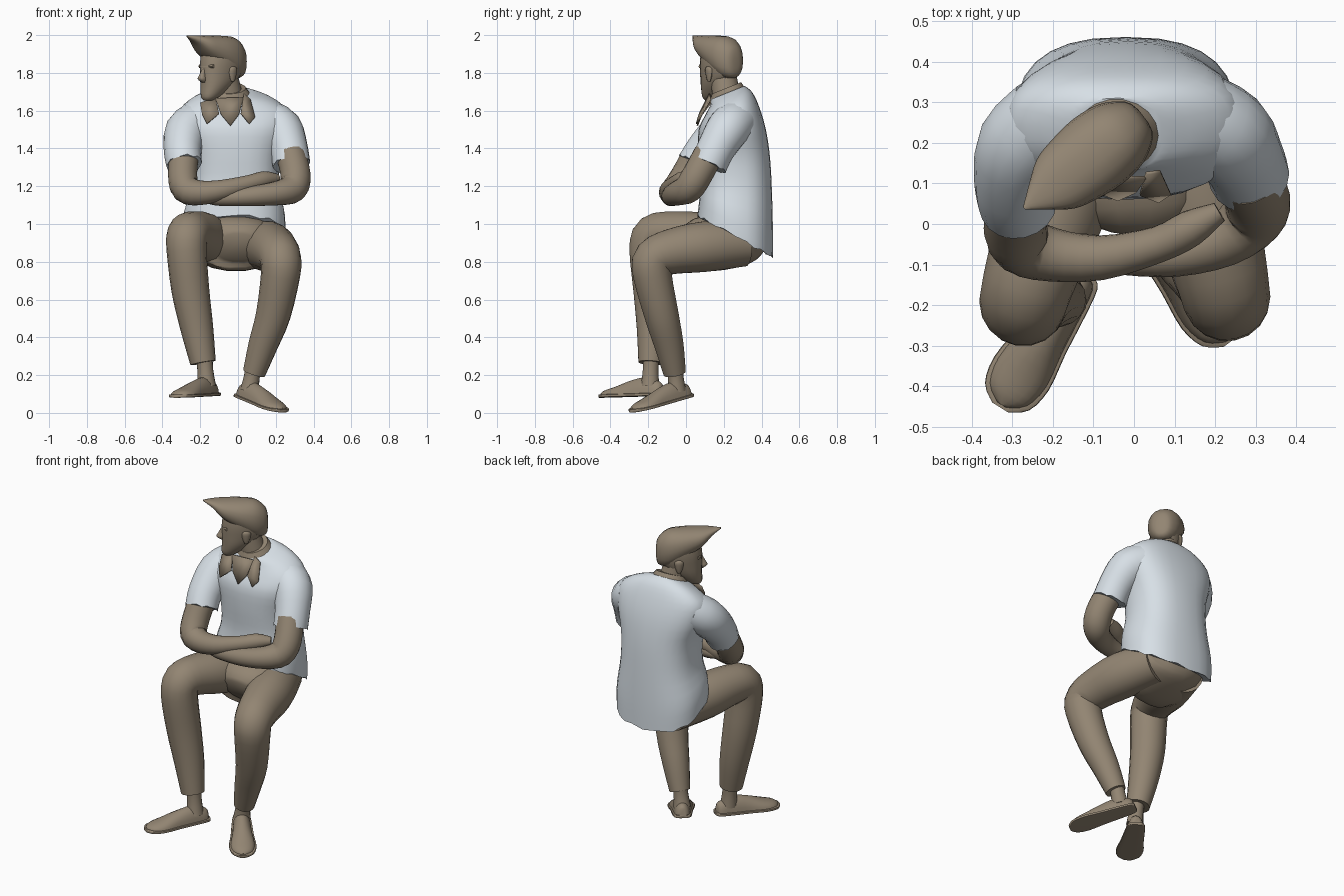
import bpy, bmesh, math
from mathutils import Vector as V

def material(name, rgb):
    m = bpy.data.materials.new(name)
    m.diffuse_color = (*rgb, 1)
    return m

BROWN = material("warm brown", (0.29, 0.235, 0.17))
CLOTH = material("pale blue grey", (0.68, 0.74, 0.79))

def finish(name, bm, mat):
    bmesh.ops.recalc_face_normals(bm, faces=bm.faces)
    me = bpy.data.meshes.new(name)
    bm.to_mesh(me)
    bm.free()
    me.materials.append(mat)
    ob = bpy.data.objects.new(name, me)
    bpy.context.collection.objects.link(ob)
    bpy.ops.object.select_all(action='DESELECT')
    ob.select_set(True)
    bpy.context.view_layer.objects.active = ob
    bpy.ops.object.shade_smooth_by_angle(angle=math.radians(50))
    return ob

def resample(st, k):
    """Catmull-Rom interpolation of station tuples."""
    out = []
    for i in range(len(st) - 1):
        p0, p1, p2, p3 = st[max(i - 1, 0)], st[i], st[i + 1], st[min(i + 2, len(st) - 1)]
        for j in range(k):
            t = j / k
            out.append([0.5 * (2 * b + (c - a) * t + (2 * a - 5 * b + 4 * c - d) * t * t
                        + (3 * b - a - 3 * c + d) * t ** 3) for a, b, c, d in zip(p0, p1, p2, p3)])
    return out + [list(st[-1])]

def loft(name, st, mat, ref=None, u=(1, 0, 0), v=(0, 1, 0), power=2.0, n=18, k=3, flat=None, ragged=0):
    """Skin rings (x, y, z, ru, rv[, slope]). With ref the rings follow the path, else u and v are fixed."""
    bm = bmesh.new()
    st = resample(st, k)
    pts = [V(s[:3]) for s in st]
    rings = []
    for i, s in enumerate(st):
        if ref:
            t = (pts[min(i + 1, len(st) - 1)] - pts[max(i - 1, 0)]).normalized()
            U = V(ref)
            U = (U - t * U.dot(t)).normalized()
            W = t.cross(U)
        else:
            U, W = V(u), V(v)
            if len(s) > 5:
                W = W - V((0, 0, s[5]))
        ring = []
        for j in range(n):
            a = 2 * math.pi * j / n
            c, d = (math.copysign(abs(f) ** (2 / power), f) for f in (math.cos(a), math.sin(a)))
            if flat is not None:
                d = max(d, flat)
            p = pts[i] + U * c * max(s[3], .002) + W * d * max(s[4], .002)
            if ragged and i == 0:
                p.z += ragged * math.sin(j * 2.4)
            ring.append(bm.verts.new(p))
        rings.append(ring)
    for a, b in zip(rings, rings[1:]):
        for j in range(n):
            bm.faces.new((a[j], a[(j + 1) % n], b[(j + 1) % n], b[j]))
    bm.faces.new(rings[0])
    bm.faces.new(rings[-1])
    return finish(name, bm, mat)

def tube(name, st, mat, ref, **kw):
    return loft(name, [(x, y, z, r, r) for x, y, z, r in st], mat, ref=ref, **kw)

def plate(name, pts, mat):
    bm = bmesh.new()
    bm.faces.new([bm.verts.new(p) for p in pts])
    ob = finish(name, bm, mat)
    mod = ob.modifiers.new("thickness", 'SOLIDIFY')
    mod.thickness, mod.offset = 0.008, 0

# Shirt body with a slanting hem
loft("shirt_body", [
    (-.02, .26, .935, .27, .20, .55), (-.02, .265, 1.05, .268, .195, .4),
    (-.015, .265, 1.2, .235, .19, .15), (-.015, .255, 1.36, .24, .19, .05),
    (-.02, .245, 1.5, .285, .178, 0), (-.025, .245, 1.6, .285, .142, -.15),
    (-.03, .24, 1.665, .205, .11, -.3), (-.04, .22, 1.695, .11, .09, -.4)],
    CLOTH, power=2.5, n=28, ragged=.008)

# Sleeves
tube("right_sleeve", [(-.285, .045, 1.315, .095), (-.293, .095, 1.39, .1), (-.275, .19, 1.49, .113),
                      (-.21, .255, 1.54, .115)], CLOTH, (1, 0, 0), ragged=.006)
tube("left_sleeve", [(.283, .12, 1.315, .1), (.268, .16, 1.4, .102), (.228, .22, 1.5, .115),
                     (.16, .26, 1.54, .115)], CLOTH, (1, 0, 0), ragged=.006)

# Folded arms
tube("right_arm", [(-.285, .06, 1.37, .078), (-.293, 0, 1.26, .078), (-.275, -.05, 1.185, .077),
                   (-.2, -.076, 1.165, .066), (-.08, -.083, 1.18, .055), (.06, -.05, 1.215, .045),
                   (.14, -.01, 1.235, .045), (.21, .03, 1.24, .025)], BROWN, (0, 1, 0))
tube("left_arm", [(.28, .12, 1.37, .08), (.305, .06, 1.26, .08), (.29, .015, 1.19, .078),
                  (.22, -.04, 1.165, .066), (.1, -.075, 1.15, .055), (-.03, -.08, 1.14, .045),
                  (-.12, -.065, 1.14, .042), (-.2, -.04, 1.14, .02)], BROWN, (0, 1, 0))

# Trousers: seat and two bent legs
loft("trouser_seat", [(0, .41, .94, .1, .06), (-.01, .36, .93, .19, .11), (-.01, .28, .91, .225, .135),
                      (-.01, .15, .9, .235, .15), (0, .06, .9, .19, .13), (0, .01, .88, .1, .08)],
     BROWN, ref=(1, 0, 0), power=2.3)
tube("right_trouser_leg", [(-.11, .31, .9, .12), (-.185, .08, .93, .132), (-.24, -.08, .95, .118),
                           (-.268, -.172, .94, .11), (-.272, -.195, .86, .106), (-.252, -.18, .65, .1),
                           (-.218, -.175, .45, .087), (-.185, -.185, .265, .068)], BROWN, (1, 0, 0))
tube("left_trouser_leg", [(.09, .31, .895, .12), (.16, .1, .88, .135), (.2, -.07, .855, .122),
                          (.225, -.17, .815, .11), (.225, -.178, .73, .104), (.187, -.13, .52, .092),
                          (.133, -.09, .36, .078), (.085, -.06, .21, .06)], BROWN, (1, 0, 0))

# Feet: ankle, shoe upper and flat sole, laid out from heel to toe
def foot(side, heel, toe, ankle):
    heel, toe, ankle = V(heel), V(toe), V(ankle)
    d = toe - heel
    across = V((d.y, -d.x, 0)).normalized()
    up = across.cross(d).normalized()
    if up.z < 0:
        up = -up
    shape = [(0, .02, .045), (.05, .04, .065), (.25, .05, .09), (.5, .058, .075),
             (.75, .07, .045), (.92, .055, .028), (1, .015, .012)]
    upper = [(*(heel + d * t + up * .012), w, h) for t, w, h in shape]
    sole = [(*(heel + d * (t * 1.04 - .02) + up * .009), w + .009, .009) for t, w, h in shape]
    loft(side + "_shoe", upper, BROWN, u=across, v=up, flat=0)
    loft(side + "_sole", sole, BROWN, u=across, v=up, power=5)
    base = heel + d * .2 + up * .05
    tube(side + "_ankle", [(*ankle, .045), (*((ankle + base) / 2), .042), (*base, .05)], BROWN, (1, 0, 0))

foot("right", (-.125, -.125, .09), (-.325, -.445, .08), (-.18, -.185, .31))
foot("left", (.01, .02, .085), (.232, -.28, .003), (.085, -.06, .26))

# Neck, open neckline and collar
tube("neck", [(-.035, .24, 1.6, .085), (-.05, .215, 1.68, .075), (-.075, .195, 1.8, .07)], BROWN, (1, 0, 0))
loft("collar_band", [(-.042, .22, 1.675, .116, .098, -.4), (-.047, .215, 1.72, .088, .078, -.4)], BROWN, k=1)
plate("neckline", [(-.12, .115, 1.665), (.03, .115, 1.67), (.005, .08, 1.58), (-.04, .06, 1.52),
                   (-.09, .08, 1.58)], BROWN)
plate("left_collar", [(.03, .125, 1.69), (.065, .13, 1.66), (.09, .075, 1.565), (.06, .055, 1.53),
                      (.015, .072, 1.585)], BROWN)
plate("right_collar", [(-.12, .125, 1.67), (-.2, .13, 1.64), (-.19, .085, 1.58), (-.165, .055, 1.53),
                       (-.1, .072, 1.585)], BROWN)

# Head, turned toward the right shoulder
F = V((-.79, -.61, 0)).normalized()
S = V((-F.y, F.x, 0))
C = V((-.09, .178, 0))
def at(f, z, s=0):
    return tuple(C + F * f + S * s + V((0, 0, z)))

loft("head", [(*at(f, z), rf, rs) for f, z, rf, rs in [
    (.085, 1.655, .025, .025), (.072, 1.675, .05, .045), (.035, 1.73, .085, .07),
    (.005, 1.79, .117, .083), (-.005, 1.86, .125, .09), (-.01, 1.93, .115, .083),
    (-.01, 1.97, .08, .06)]], BROWN, u=F, v=S, power=2.2)
loft("nose", [(*at(f, z), a, b) for f, z, a, b in [
    (.105, 1.83, .015, .012), (.12, 1.79, .022, .015), (.125, 1.768, .027, .02), (.112, 1.75, .015, .014)]],
    BROWN, u=F, v=S, n=10)
loft("brow", [(*at(f, 1.835, s), .02, .012) for f, s in ((.085, -.06), (.103, 0), (.085, .06))],
     BROWN, u=F, v=(0, 0, 1), n=8)
loft("lips", [(*at(.1, 1.715, s), .015, .014) for s in (-.022, 0, .022)], BROWN, u=F, v=(0, 0, 1), n=8)
for side, s in (("left", 1), ("right", -1)):
    loft(side + "_ear", [(*at(-.015, z, s * .083), a, b) for z, a, b in [
        (1.755, .01, .006), (1.78, .02, .012), (1.82, .026, .016), (1.835, .01, .008)]], BROWN, u=F, v=S, n=10)

# Hair swept forward into a pointed quiff
loft("hair", [(*at(f, z), rs, rz) for f, z, rs, rz in [
    (-.143, 1.855, .02, .03), (-.13, 1.86, .055, .08), (-.075, 1.88, .09, .107),
    (0, 1.907, .1, .09), (.08, 1.932, .09, .067), (.13, 1.952, .076, .047),
    (.175, 1.977, .045, .022), (.228, 1.995, .004, .004)]], BROWN, u=S, v=(0, 0, 1), power=2.3)
